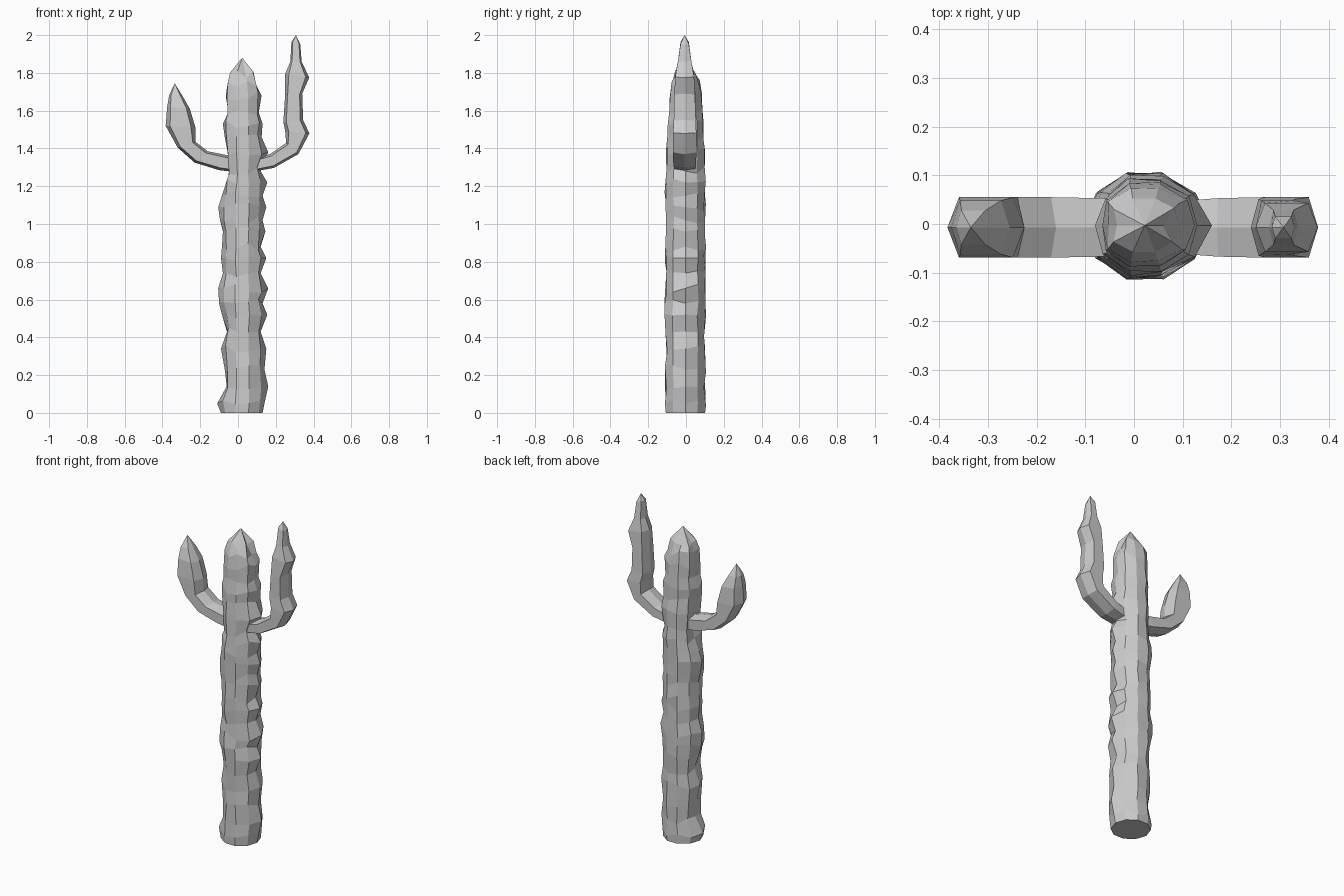
import bpy, bmesh, math, random
from mathutils import Vector

random.seed(4)


def skin(name, rings, tip):
    """Bridge equal-sided rings, cap the base and close to a pointed tip."""
    bm = bmesh.new()
    vs = [[bm.verts.new(p) for p in ring] for ring in rings]
    n = len(vs[0])
    for a, b in zip(vs, vs[1:]):
        for i in range(n):
            j = (i + 1) % n
            bm.faces.new((a[i], a[j], b[j], b[i]))
    bm.faces.new(vs[0][::-1])
    apex = bm.verts.new(tip)
    for i in range(n):
        bm.faces.new((vs[-1][i], vs[-1][(i + 1) % n], apex))
    bmesh.ops.recalc_face_normals(bm, faces=bm.faces)
    me = bpy.data.meshes.new(name)
    bm.to_mesh(me)
    bm.free()
    ob = bpy.data.objects.new(name, me)
    bpy.context.collection.objects.link(ob)
    return ob


# Trunk: knobbly ten-sided column (z, left x, right x, half depth)
trunk = [
    (0, -.09, .13, .105), (.05, -.11, .14, .106), (.14, -.06, .16, .104),
    (.23, -.07, .14, .106), (.34, -.09, .15, .104), (.43, -.055, .12, .105),
    (.52, -.085, .155, .108), (.58, -.10, .13, .11), (.66, -.105, .16, .105),
    (.74, -.08, .12, .103), (.82, -.09, .15, .106), (.88, -.085, .12, .108),
    (.96, -.08, .145, .105), (1.02, -.095, .13, .103), (1.09, -.105, .15, .105),
    (1.15, -.085, .13, .107), (1.22, -.055, .155, .108), (1.28, -.04, .12, .107),
    (1.38, -.055, .16, .102), (1.46, -.07, .125, .098), (1.53, -.08, .13, .095),
    (1.59, -.05, .11, .088), (1.68, -.065, .125, .084), (1.74, -.052, .095, .078),
    (1.79, -.035, .06, .058),
]
rings = []
for k, (z, xl, xr, d) in enumerate(trunk):
    ring = []
    for i in range(10):
        a = math.tau * i / 10
        # keep the silhouette points exact, ruffle the ones between
        free = 0 if i in (0, 5) or k == 0 else 1
        s = 1 + free * random.uniform(-.07, .045)
        dz = free * random.uniform(-.022, .022)
        half = (xr - .022) if math.cos(a) > 0 else (.022 - xl)
        half = half if i in (0, 5) else .5 * half + .055
        ring.append((.022 + half * math.cos(a) * s,
                     -.003 + d * 1.04 * math.sin(a) * s, z + dz))
    rings.append(ring)
skin("trunk", rings, (.022, -.003, 1.88))


def arm(name, stations, tip):
    """Six-sided arm; each station: outer x, z, inner x, z, half depth."""
    rings = []
    for ox, oz, ix, iz, d in stations:
        o, i = Vector((ox, -.007, oz)), Vector((ix, -.007, iz))
        c, h = (o + i) / 2, (o - i) / 2
        y = Vector((0, d, 0))
        rings.append([c + h, c + h * .7 + y, c - h * .7 + y,
                      c - h, c - h * .7 - y, c + h * .7 - y])
    skin(name, rings, tip)


# Left arm: short upward curve
arm("left_arm", [
    (.02, 1.27, .02, 1.35, .055), (-.10, 1.285, -.06, 1.365, .06),
    (-.23, 1.325, -.16, 1.385, .062), (-.32, 1.405, -.225, 1.435, .062),
    (-.383, 1.52, -.225, 1.51, .062), (-.375, 1.62, -.255, 1.61, .055),
    (-.365, 1.68, -.295, 1.68, .035),
], (-.335, 1.0 * -.007, 1.745))

# Right arm: taller, with a swollen elbow and shoulder near the tip
arm("right_arm", [
    (.04, 1.27, .04, 1.33, .05), (.19, 1.297, .17, 1.37, .06),
    (.32, 1.37, .255, 1.43, .062), (.378, 1.48, .25, 1.49, .062),
    (.345, 1.55, .24, 1.54, .058), (.34, 1.69, .248, 1.66, .055),
    (.377, 1.775, .25, 1.795, .05), (.337, 1.86, .277, 1.86, .036),
    (.33, 1.95, .283, 1.965, .022),
], (.307, -.007, 2.0))
